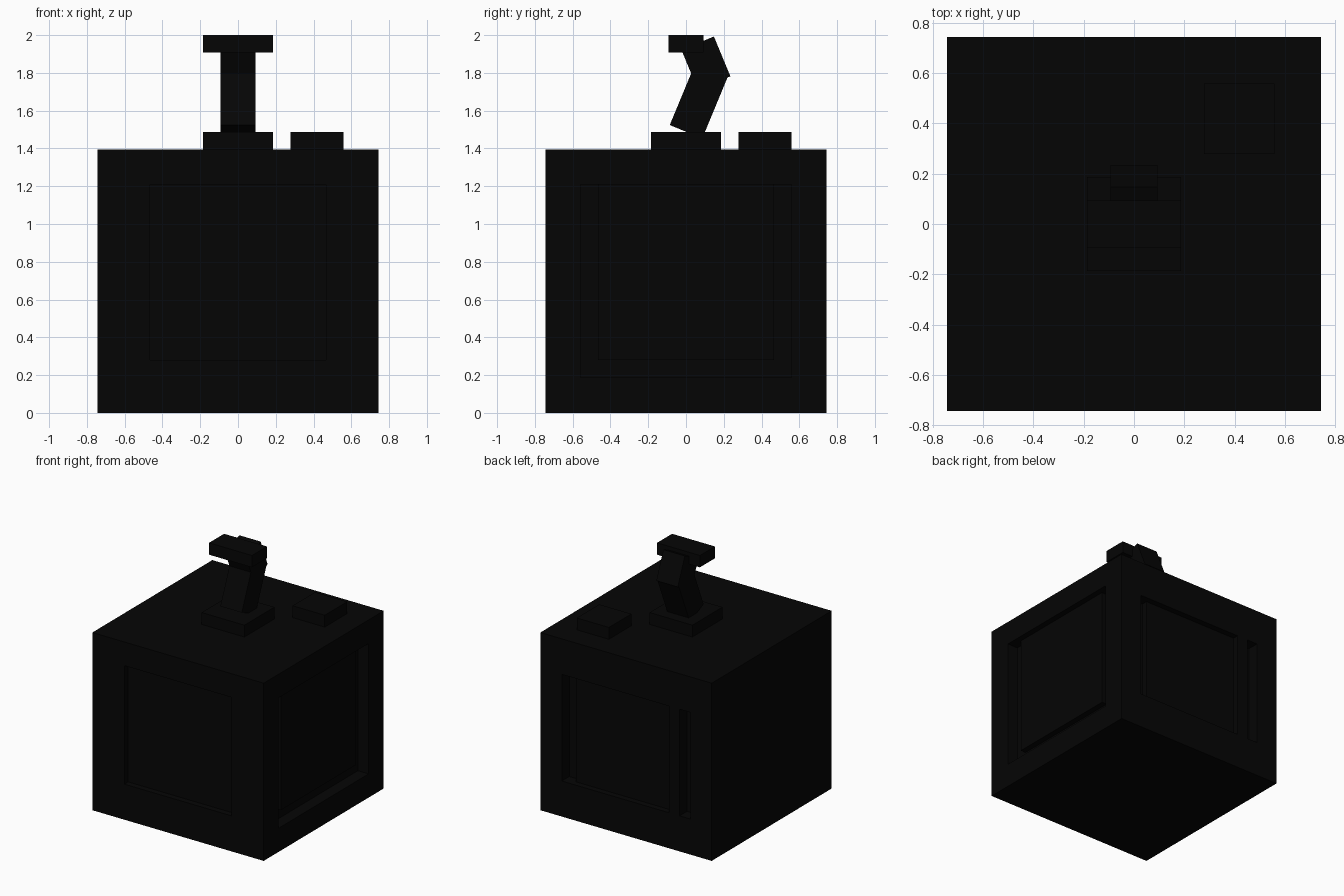
import bpy
from math import radians
from mathutils import Matrix, Vector

if "Cube" in bpy.data.objects:
    bpy.data.objects.remove(bpy.data.objects["Cube"], do_unlink=True)

U = 2 / 21.5      # modelling unit
HALF = 8 * U      # half width of the body
EPS = 0.05        # how far cutters stick out

black = bpy.data.materials.new("black")
black.use_nodes = True
black.diffuse_color = (0.0016, 0.0016, 0.0016, 1)
shader = black.node_tree.nodes["Principled BSDF"]
shader.inputs["Base Color"].default_value = black.diffuse_color


def box(name, low, high, tilt=0, pivot=(0, 0, 0)):
    """Box between two corners, tilted about x through a pivot."""
    low, high, pivot = Vector(low), Vector(high), Vector(pivot)
    bpy.ops.mesh.primitive_cube_add(size=1)
    ob = bpy.context.object
    ob.name = ob.data.name = name
    size = Matrix.Diagonal((*(high - low), 1))
    ob.data.transform(Matrix.Translation((low + high) / 2) @ size)
    ob.data.transform(Matrix.Translation(pivot) @ Matrix.Rotation(radians(tilt), 4, "X"))
    ob.data.materials.append(black)
    return ob


def cut(target, low, high):
    """Subtract a box from the target and discard the cutter."""
    cutter = box("cutter", low, high)
    cutter.hide_render = True
    mod = target.modifiers.new("recess", "BOOLEAN")
    mod.object = cutter
    mod.operation = "DIFFERENCE"
    mod.solver = "EXACT"
    bpy.context.view_layer.objects.active = target
    bpy.ops.object.modifier_apply(modifier=mod.name)
    bpy.data.objects.remove(cutter, do_unlink=True)


# Body with its recesses
body = box("body", (-HALF, -HALF, 0), (HALF, HALF, 15 * U))
out = HALF + EPS
deep = HALF - U
shallow = HALF - U / 2
cut(body, (-5 * U, -out, 3 * U), (5 * U, -shallow, 13 * U))       # front panel
cut(body, (-4 * U, deep, 3 * U), (6 * U, out, 12 * U))            # back recess
cut(body, (-6 * U, deep, 3 * U), (-5 * U, out, 12 * U))           # back slot
cut(body, (deep, -6 * U, 2 * U), (out, 6 * U, 13 * U))            # side recess

# Panels set back inside the recesses, leaving grooves around them
box("side_panel", (deep - U / 2, -5 * U, 3 * U), (shallow, 5 * U, 13 * U))
box("back_panel", (-4 * U, deep - U / 2, 3 * U), (5 * U, shallow, 12 * U))

# Lever base and button
top = 15 * U
box("lever_base", (-2 * U, -2 * U, top), (2 * U, 2 * U, top + U))
box("button", (3 * U, 3 * U, top), (6 * U, 6 * U, top + U))

# Bent lever with a cross handle
box("lower_lever", (-U, -U, 0), (U, U, 4 * U), -22.5, (0, 0, top + U))
box("upper_lever", (-U, -2 * U, 0), (U, 0, 2.45 * U), 22.5, (0, 0.235, 1.782))
box("handle", (-2 * U, -U, 20.5 * U), (2 * U, U, 21.5 * U))
